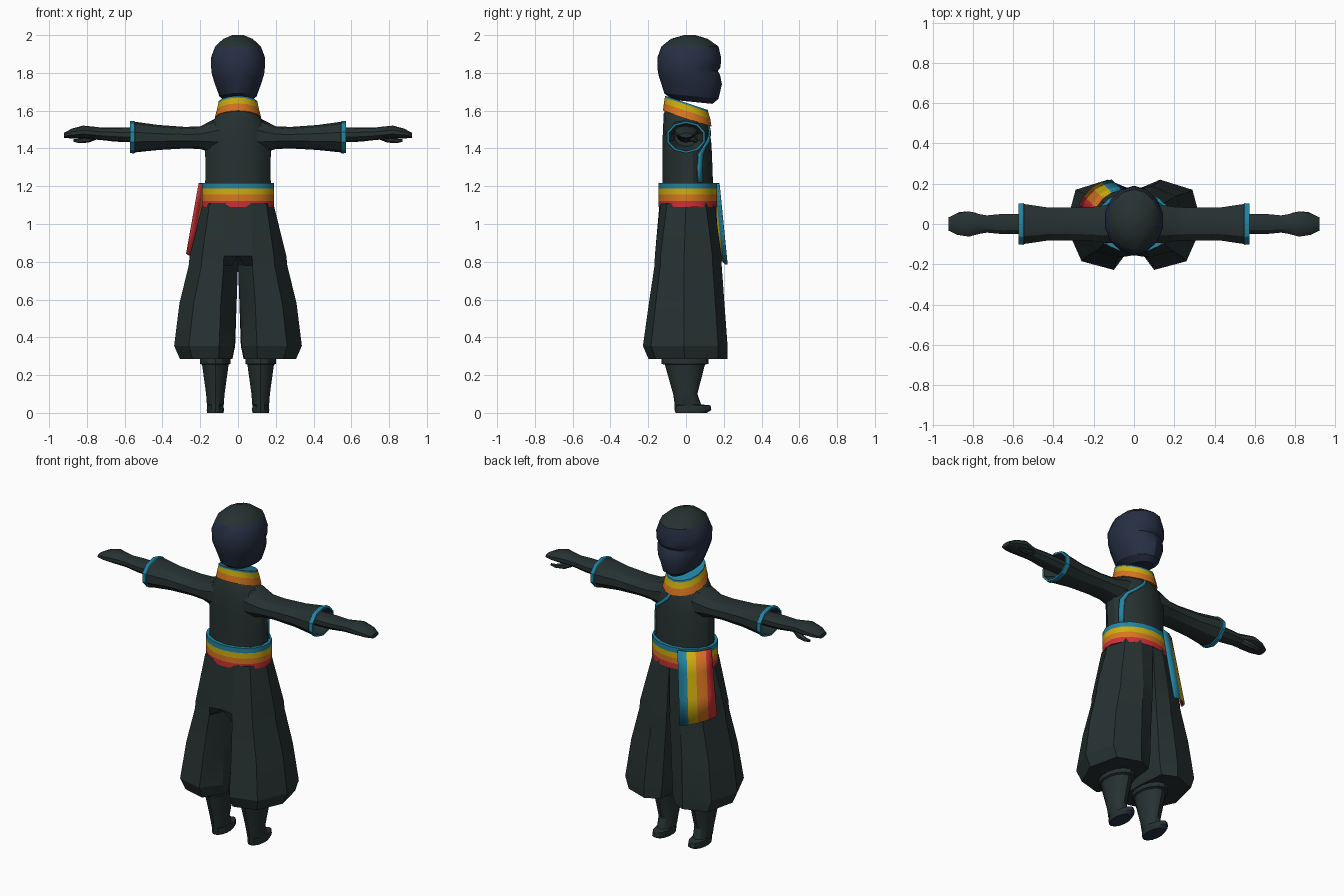
import bpy, bmesh, math
from mathutils import Vector
from mathutils.bvhtree import BVHTree

default_cube = bpy.data.objects.get("Cube")
if default_cube:
    bpy.data.objects.remove(default_cube, do_unlink=True)


def make_material(name, rgb):
    mat = bpy.data.materials.new(name)
    mat.use_nodes = True
    colour = (*rgb, 1.0)
    mat.diffuse_color = colour
    mat.node_tree.nodes["Principled BSDF"].inputs["Base Color"].default_value = colour
    return mat


CLOTH, NAVY, TEAL, YELLOW, ORANGE, RED = range(6)
materials = [
    make_material("dark green cloth", (.02, .031, .031)),
    make_material("navy", (.019, .028, .056)),
    make_material("teal", (.017, .23, .36)),
    make_material("yellow", (.62, .42, .005)),
    make_material("orange", (.68, .18, .015)),
    make_material("red", (.6, .03, .035)),
]


def finish(obj, angle=30):
    """Smooth shading that keeps edges sharp."""
    bpy.ops.object.select_all(action='DESELECT')
    obj.select_set(True)
    bpy.context.view_layer.objects.active = obj
    bpy.ops.object.shade_smooth_by_angle(angle=math.radians(angle))
    return obj


def loft(name, rings, bands=None, rule=None, mirror=False, closed=True, angle=30):
    """Skin a list of rings; bands colours each span, rule colours by face."""
    bm = bmesh.new()
    rows = [[bm.verts.new(p) for p in ring] for ring in rings]
    count = len(rows[0])
    for i, (low, high) in enumerate(zip(rows, rows[1:])):
        for j in range(count if closed else count - 1):
            k = (j + 1) % count
            face = bm.faces.new((low[j], low[k], high[k], high[j]))
            if bands:
                face.material_index = bands[i] if closed else bands[j]
    if closed:
        for row, band in ((rows[0], 0), (rows[-1], -1)):
            cap = bm.faces.new(row)
            cap.material_index = bands[band] if bands else CLOTH
    bmesh.ops.recalc_face_normals(bm, faces=bm.faces)
    if rule:
        for face in bm.faces:
            face.material_index = rule(face)
    mesh = bpy.data.meshes.new(name)
    bm.to_mesh(mesh)
    bm.free()
    for mat in materials:
        mesh.materials.append(mat)
    obj = bpy.data.objects.new(name, mesh)
    bpy.context.collection.objects.link(obj)
    if mirror:
        obj.modifiers.new("Mirror", 'MIRROR')
    return finish(obj, angle)


def circle(n):
    return [(math.cos(a), math.sin(a)) for a in (math.tau * (i + .5) / n for i in range(n))]


def level(z, rx, back, front, cx=0, tilt=0, n=14):
    """Oval ring around the z axis, optionally tilted along y."""
    mid, ry = (back + front) / 2, (front - back) / 2
    return [Vector((cx + rx * c, mid + ry * s, z + tilt * (mid + ry * s)))
            for c, s in circle(n)]


def upright(x, z, rz, ry, cy=0, n=10):
    """Oval ring around the x axis."""
    return [Vector((x, cy + ry * c, z + rz * s)) for c, s in circle(n)]


# Wrapped head with a shallow eye slit
loft("head", [
    level(1.65, .06, -.07, .14, tilt=-.1),
    level(1.68, .1, -.115, .172, tilt=-.1),
    level(1.74, .125, -.13, .19),
    level(1.79, .141, -.146, .18),
    level(1.81, .144, -.149, .168),
    level(1.83, .146, -.152, .183),
    level(1.88, .147, -.152, .186),
    level(1.94, .124, -.13, .172),
    level(1.98, .08, -.08, .115),
    level(2, .03, -.01, .05),
], rule=lambda f: CLOTH if f.normal.z > .5 else NAVY)

# Jacket body
torso = loft("jacket", [
    level(1.15, .18, -.125, .145),
    level(1.3, .176, -.125, .14),
    level(1.42, .18, -.125, .135),
    level(1.5, .168, -.122, .125),
    level(1.56, .12, -.118, .11, tilt=-.2),
    level(1.6, .09, -.1, .09, tilt=-.3),
])

# Sloping two-colour collar with a thin edge
loft("collar", [
    level(1.56, .125, -.122, .135, tilt=-.33),
    level(1.60, .114, -.117, .128, tilt=-.33),
    level(1.632, .107, -.112, .118, tilt=-.33),
    level(1.642, .106, -.111, .116, tilt=-.33),
    level(1.642, .09, -.095, .1, tilt=-.33),
], bands=[ORANGE, YELLOW, TEAL, TEAL])

# Trim of the overlapping lapel, laid on the jacket
bm = bmesh.new()
bm.from_mesh(torso.data)
tree = BVHTree.FromBMesh(bm)
bm.free()
trim_rows = []
path = [(-.005, 1.59), (.01, 1.54), (.035, 1.49), (.09, 1.44), (.13, 1.41),
        (.15, 1.37), (.153, 1.3), (.155, 1.22)]
for i, (x, z) in enumerate(path):
    ahead, behind = path[min(i + 1, len(path) - 1)], path[max(i - 1, 0)]
    along = Vector((ahead[0] - behind[0], ahead[1] - behind[1])).normalized()
    row = []
    for side in (-1, 0, 1):
        px, pz = x - along.y * side * .008, z + along.x * side * .008
        hit = tree.ray_cast(Vector((px, 1, pz)), Vector((0, -1, 0)))[0]
        row.append(Vector((px, (hit.y if hit else .1) + .007, pz)))
    trim_rows.append(row)
trim = loft("lapel_trim", trim_rows, bands=[TEAL, TEAL], closed=False)
trim.modifiers.new("Thickness", 'SOLIDIFY').thickness = .009
trim.modifiers["Thickness"].offset = 0

# Flared sleeves with a coloured cuff, open at the end
loft("sleeves", [
    upright(.06, 1.47, .11, .1),
    upright(.13, 1.463, .09, .1),
    upright(.2, 1.457, .06, .09),
    upright(.28, 1.457, .057, .085),
    upright(.42, 1.458, .066, .085),
    upright(.545, 1.46, .081, .104),
    upright(.549, 1.46, .086, .109),
    upright(.573, 1.46, .085, .106),
    upright(.573, 1.46, .074, .095),
    upright(.5, 1.46, .05, .06),
], bands=[CLOTH] * 5 + [TEAL] * 3 + [CLOTH], mirror=True)

# Forearms and mitten-like hands
loft("hands", [
    upright(.48, 1.47, .04, .05),
    upright(.65, 1.474, .038, .053),
    upright(.73, 1.478, .033, .045),
    upright(.77, 1.482, .034, .052),
    upright(.82, 1.487, .034, .066),
    upright(.88, 1.479, .026, .056),
    upright(.922, 1.469, .013, .034),
], mirror=True)
loft("thumbs", [
    upright(.75, 1.465, .018, .016, cy=.025, n=6),
    upright(.79, 1.45, .019, .018, cy=.042, n=6),
    upright(.84, 1.44, .012, .013, cy=.05, n=6),
    upright(.87, 1.442, .007, .008, cy=.052, n=6),
], mirror=True)

# Four-stripe belt
belt_levels = [1.09, 1.122, 1.155, 1.188, 1.218]
loft("belt", [level(z, .194, -.145, .163, n=18) for z in belt_levels],
     bands=[RED, ORANGE, YELLOW, TEAL])


# Split robe: one faceted panel for each leg
def panel(z, outline):
    return [Vector((x, y, z)) for x, y in outline]


waist = [(0, -.14), (.07, -.135), (.15, -.1), (.187, 0), (.15, .105), (.075, .15), (0, .16), (0, 0)]
hip = [(0, -.155), (.075, -.165), (.19, -.135), (.256, -.01), (.21, .14), (.09, .187), (.01, .17), (0, 0)]
hem = [(.02, -.12), (.1, -.228), (.26, -.185), (.338, -.01), (.29, .17), (.13, .22), (.035, .18), (.015, .02)]
split = [(.035, -.06)] + [(x * 1.02, y * 1.01) for x, y in hip[1:]]
knee = [(.03, -.09)] + [((a[0] * .55 + b[0] * .5), (a[1] + b[1]) / 2)
                        for a, b in zip(hip[1:], hem[1:])]
under = [(.12 + (x - .12) * .86, y if y > 0 else y * .87) for x, y in hem]
loft("robe_panels", [
    panel(1.11, waist), panel(.83, hip), panel(.78, split),
    panel(.58, knee), panel(.355, hem), panel(.285, under),
], mirror=True, angle=20)

# Boots with a rim, raised toes and dark soles
loft("boots", [
    level(0, .044, -.055, .11, cx=.12),
    level(.015, .047, -.06, .134, cx=.12),
    level(.04, .044, -.06, .13, cx=.12),
    level(.045, .046, -.06, .08, cx=.12),
    level(.1, .05, -.068, .06, cx=.12),
    level(.255, .072, -.112, .1, cx=.12),
    level(.26, .083, -.13, .118, cx=.12),
    level(.285, .083, -.13, .118, cx=.12),
    level(.31, .06, -.1, .09, cx=.12),
], rule=lambda f: NAVY if f.normal.z < -.6 and f.calc_center_median().z < .03 else CLOTH,
    mirror=True)

# Striped sash end hanging from the belt
sash_top = [(-.065, .172), (-.115, .157), (-.155, .13), (-.19, .085), (-.203, .05)]
sash_end = [(-.11, .215), (-.16, .202), (-.205, .178), (-.245, .135), (-.27, .09)]
sash_rows = []
for t in (0, .3, .65, 1):
    sash_rows.append([
        Vector((a[0] + (b[0] - a[0]) * t, a[1] + (b[1] - a[1]) * t,
                1.215 - t * (.43 - .014 * i)))
        for i, (a, b) in enumerate(zip(sash_top, sash_end))])
sash = loft("sash", sash_rows, bands=[TEAL, YELLOW, ORANGE, RED], closed=False)
sash.modifiers.new("Thickness", 'SOLIDIFY').thickness = .012
sash.modifiers["Thickness"].offset = 0
